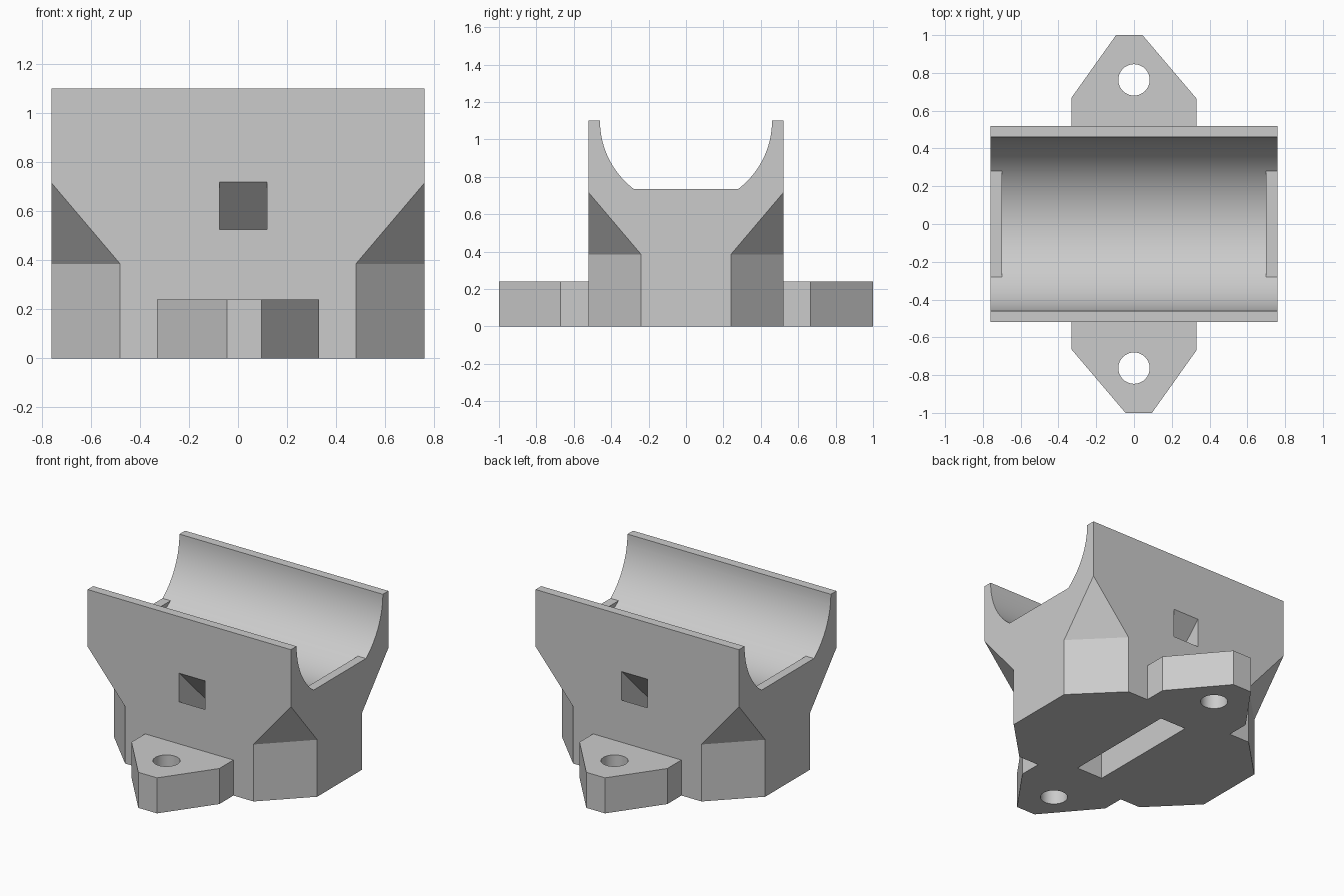
import bpy
import bmesh
import math

cube = bpy.data.objects.get("Cube")
if cube:
    bpy.data.objects.remove(cube, do_unlink=True)

HALF_X, HALF_Y, HEIGHT = 0.76, 0.52, 1.1
RADIUS, LIP_Z = 0.46, 0.735

grey = bpy.data.materials.new("light_grey")
grey.use_nodes = True
colour = (0.6, 0.6, 0.6, 1)
grey.diffuse_color = colour
grey.node_tree.nodes["Principled BSDF"].inputs["Base Color"].default_value = colour


def finish(name, bm):
    bmesh.ops.recalc_face_normals(bm, faces=bm.faces)
    mesh = bpy.data.meshes.new(name)
    bm.to_mesh(mesh)
    bm.free()
    mesh.materials.append(grey)
    obj = bpy.data.objects.new(name, mesh)
    bpy.context.collection.objects.link(obj)
    return obj


def prism(name, points, offset):
    """Extrude a closed outline of 3D points along an offset."""
    bm = bmesh.new()
    face = bm.faces.new([bm.verts.new(p) for p in points])
    new = bmesh.ops.extrude_face_region(bm, geom=[face], use_keep_orig=True)["geom"]
    bmesh.ops.translate(bm, vec=offset,
                        verts=[g for g in new if isinstance(g, bmesh.types.BMVert)])
    return finish(name, bm)


def along_x(name, profile, x0, x1):
    return prism(name, [(x0, y, z) for y, z in profile], (x1 - x0, 0, 0))


def hull(name, points):
    bm = bmesh.new()
    for p in points:
        bm.verts.new(p)
    bmesh.ops.convex_hull(bm, input=bm.verts)
    return finish(name, bm)


def combine(target, other, operation):
    """Apply a boolean and drop the helper."""
    other.hide_render = True
    mod = target.modifiers.new(operation.lower(), "BOOLEAN")
    mod.operation, mod.solver, mod.object = operation, "EXACT", other
    bpy.context.view_layer.objects.active = target
    bpy.ops.object.modifier_apply(modifier=mod.name)
    bpy.data.objects.remove(other, do_unlink=True)


def arc(start, end, steps):
    angles = [start + (end - start) * i / steps for i in range(steps + 1)]
    return [(RADIUS * math.cos(a), HEIGHT - RADIUS * math.sin(a)) for a in angles]


# Main block
cradle = hull("cradle", [(x, y, z) for x in (-HALF_X, HALF_X)
                         for y in (-HALF_Y, HALF_Y) for z in (0, HEIGHT)])

# Mounting tabs, front and back, turned half a circle from each other
for s in (-1, 1):
    outline = [(-0.33, 0.45), (0.33, 0.45), (0.33, 0.665),
               (0.045, 1), (-0.095, 1), (-0.33, 0.67)]
    tab = prism("tab", [(s * x, s * y, 0) for x, y in outline], (0, 0, 0.24))
    combine(cradle, tab, "UNION")

# Screw holes
for s in (-1, 1):
    circle = [(0.083 * math.cos(math.tau * i / 48),
               s * 0.763 + 0.083 * math.sin(math.tau * i / 48), -0.1) for i in range(48)]
    combine(cradle, prism("screw_hole", circle, (0, 0, 0.5)), "DIFFERENCE")

# Cut lower corners, tapering up to the block edges
e = 0.1
slope = 0.33 / 0.28
for sx in (-1, 1):
    for sy in (-1, 1):
        corner = [(HALF_X + e, 0.24 - e), (0.48 - e, HALF_Y + e), (HALF_X + e, HALF_Y + e)]
        points = [(sx * x, sy * y, z) for x, y in corner for z in (-e, 0.385)]
        points.append((sx * corner[2][0], sy * corner[2][1], 0.385 + slope * (0.28 + 2 * e)))
        combine(cradle, hull("corner_cut", points), "DIFFERENCE")

# Round trough with flat-bottomed ends
a = math.asin((HEIGHT - LIP_Z) / RADIUS)
trough = [(RADIUS, HEIGHT + e)] + arc(0, a, 20)
trough += arc(math.pi - a, math.pi, 20) + [(-RADIUS, HEIGHT + e)]
combine(cradle, along_x("trough", trough, -0.9, 0.9), "DIFFERENCE")

# Deeper round floor between the end lips
floor = [(0.26, LIP_Z + 0.05)] + arc(a, math.pi - a, 32) + [(-0.26, LIP_Z + 0.05)]
combine(cradle, along_x("trough_floor", floor, -0.7, 0.7), "DIFFERENCE")

# Strap channel from the side windows down to the slot underneath
half = [(0.397, -0.1), (0.397, 0.402), (0.6, 0.605), (0.6, 0.798)]
channel = half + [(0, 0.198)] + [(-y, z) for y, z in reversed(half)]
combine(cradle, along_x("strap_channel", channel, -0.075, 0.118), "DIFFERENCE")

# Smooth round surfaces, keep hard edges
bpy.ops.object.select_all(action="DESELECT")
cradle.select_set(True)
bpy.context.view_layer.objects.active = cradle
bpy.ops.object.shade_smooth_by_angle(angle=math.radians(20))
